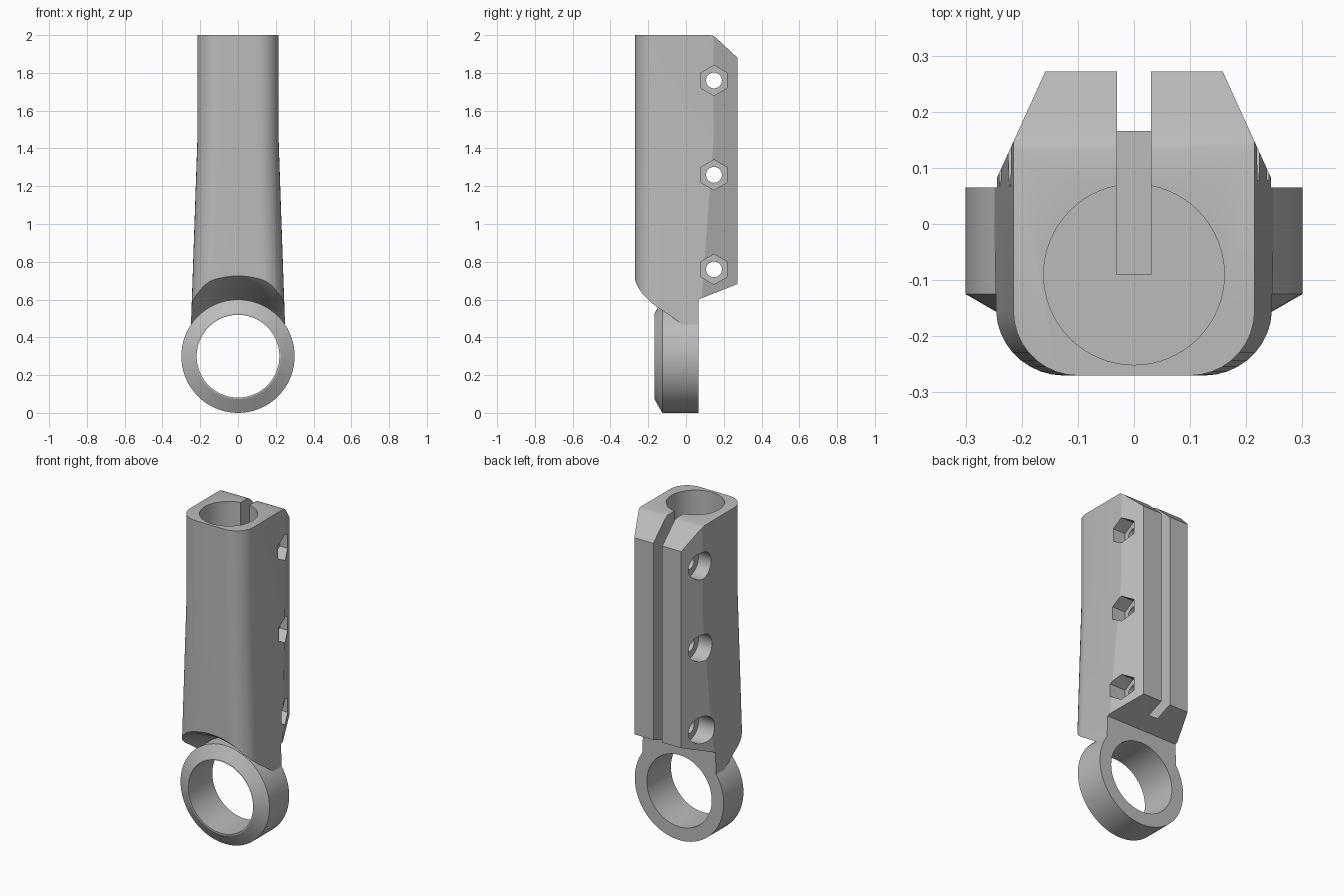
import bpy, bmesh
from math import sin, cos, pi

cube = bpy.data.objects.get("Cube")
if cube:
    bpy.data.objects.remove(cube, do_unlink=True)

grey = bpy.data.materials.new("plain grey")
grey.use_nodes = True
grey.diffuse_color = (0.5, 0.5, 0.5, 1)
grey.node_tree.nodes["Principled BSDF"].inputs["Base Color"].default_value = (0.5, 0.5, 0.5, 1)


def loft(name, rings):
    """Closed solid through a list of equally long point rings."""
    bm = bmesh.new()
    rows = [[bm.verts.new(p) for p in ring] for ring in rings]
    n = len(rows[0])
    for a, b in zip(rows, rows[1:]):
        for i in range(n):
            j = (i + 1) % n
            bm.faces.new((a[i], a[j], b[j], b[i]))
    bm.faces.new(rows[0][::-1])
    bm.faces.new(rows[-1])
    bmesh.ops.recalc_face_normals(bm, faces=bm.faces)
    mesh = bpy.data.meshes.new(name)
    bm.to_mesh(mesh)
    bm.free()
    mesh.materials.append(grey)
    obj = bpy.data.objects.new(name, mesh)
    bpy.context.collection.objects.link(obj)
    return obj


def circle(r, n):
    return [(r * cos(2 * pi * i / n + pi / 2), r * sin(2 * pi * i / n + pi / 2)) for i in range(n)]


def lathe_y(name, profile, z, n=72):
    """Turned solid along y from (y, radius) pairs."""
    return loft(name, [[(a, y, z + b) for a, b in circle(r, n)] for y, r in profile])


def rod_x(name, x0, x1, r, y, z, n=32):
    return loft(name, [[(x, y + a, z + b) for a, b in circle(r, n)] for x in (x0, x1)])


def combine(target, tool, operation):
    tool.hide_render = True
    mod = target.modifiers.new(tool.name, 'BOOLEAN')
    mod.operation = operation
    mod.solver = 'EXACT'
    mod.object = tool
    bpy.context.view_layer.objects.active = target
    bpy.ops.object.modifier_apply(modifier=mod.name)
    bpy.data.objects.remove(tool, do_unlink=True)


def section(w, z, r=0.115, steps=9):
    """Body outline: round front corners, slanted rear flanks."""
    half = [(w - r + r * sin(a), -0.27 + r - r * cos(a))
            for a in (pi / 2 * i / steps for i in range(steps + 1))]
    half += [(w, 0.272 - (w - 0.158) * 2.2), (0.158, 0.272)]
    return [(x, y, z) for x, y in half] + [(-x, y, z) for x, y in reversed(half)]


# Clamp body, flaring toward the bottom
body = loft("clamp_body", [section(0.253, 0.35), section(0.215, 1.45), section(0.215, 2.0)])

# Side outline: sloped rear top, stepped underside
outline = [(-0.4, 0.3), (0.065, 0.3), (0.065, 0.6), (0.28, 0.685),
           (0.28, 1.873), (0.16, 1.985), (0.148, 1.994), (0.13, 2.0), (0.1, 2.1), (-0.4, 2.1)]
combine(body, loft("side_outline", [[(x, y, z) for y, z in outline] for x in (-0.5, 0.5)]),
        'INTERSECT')

# Flared clearance around the front of the ring
flare = [(-0.02, 0.3), (-0.14, 0.352), (-0.24, 0.4), (-0.27, 0.425), (-0.3, 0.47)]
combine(body, lathe_y("ring_clearance", flare, 0.3), 'DIFFERENCE')

# Ring with bevelled front, then its hole
combine(body, lathe_y("ring", [(-0.167, 0.227), (-0.125, 0.3), (0.065, 0.3)], 0.3), 'UNION')
combine(body, lathe_y("ring_hole", [(-0.5, 0.219), (0.5, 0.219)], 0.3), 'DIFFERENCE')

# Round socket and the clamping slot
combine(body, loft("socket", [[(a, b - 0.09, z) for a, b in circle(0.161, 64)]
                              for z in (0.74, 2.2)]), 'DIFFERENCE')
slot = [(-0.03, -0.09), (0.03, -0.09), (0.03, 0.4), (-0.03, 0.4)]
combine(body, loft("slot", [[(x, y, z) for x, y in slot] for z in (0.64, 2.2)]), 'DIFFERENCE')

# Bolt holes: round head recess on the right, hexagonal nut pocket on the left
for z in (0.76, 1.26, 1.76):
    combine(body, rod_x("bolt_hole", -0.4, 0.4, 0.042, 0.148, z), 'DIFFERENCE')
    combine(body, rod_x("head_recess", -0.4, -0.13, 0.082, 0.148, z), 'DIFFERENCE')
    combine(body, rod_x("nut_pocket", 0.13, 0.4, 0.08, 0.148, z, 6), 'DIFFERENCE')

bpy.ops.object.select_all(action='DESELECT')
body.select_set(True)
bpy.context.view_layer.objects.active = body
bpy.ops.object.shade_smooth_by_angle(angle=pi / 9)
